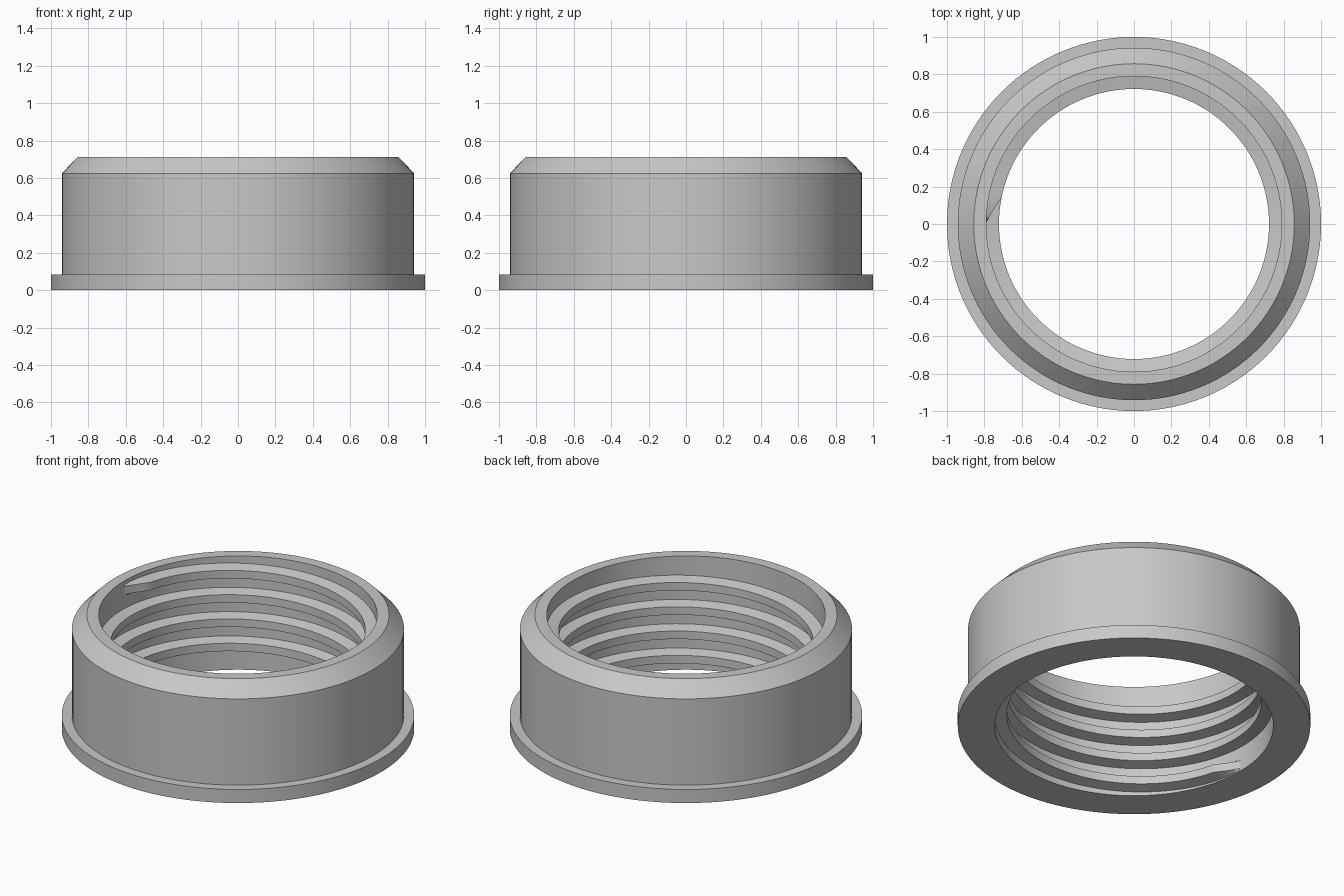
import bpy
import bmesh
from math import cos, sin, pi, radians

cube = bpy.data.objects.get("Cube")
if cube:
    bpy.data.objects.remove(cube, do_unlink=True)

SEGMENTS = 128
BORE = 0.79          # radius of the bore wall
CREST = 0.722        # radius of the thread crest
PITCH = 0.152
TURNS = 4
THREAD_BASE = 0.043  # height of the thread centre at its start
TAPER = radians(11)  # angle over which each thread end runs out

grey = bpy.data.materials.new("plain grey")
grey.use_nodes = True
grey.diffuse_color = (0.58, 0.58, 0.58, 1)
grey.node_tree.nodes["Principled BSDF"].inputs["Base Color"].default_value = grey.diffuse_color


def sweep(name, sections, closed):
    """Skin a row of cross-section rings, joined end to end if closed."""
    bm = bmesh.new()
    rings = [[bm.verts.new(p) for p in section] for section in sections]
    n = len(rings[0])
    pairs = list(zip(rings, rings[1:]))
    if closed:
        pairs.append((rings[-1], rings[0]))
    for a, b in pairs:
        for i in range(n):
            j = (i + 1) % n
            bm.faces.new((a[i], a[j], b[j], b[i]))
    if not closed:
        bm.faces.new(rings[0])
        bm.faces.new(rings[-1])
    bmesh.ops.recalc_face_normals(bm, faces=bm.faces)
    mesh = bpy.data.meshes.new(name)
    bm.to_mesh(mesh)
    bm.free()
    mesh.materials.append(grey)
    obj = bpy.data.objects.new(name, mesh)
    bpy.context.collection.objects.link(obj)
    bpy.ops.object.select_all(action="DESELECT")
    obj.select_set(True)
    bpy.context.view_layer.objects.active = obj
    bpy.ops.object.shade_smooth_by_angle(angle=radians(25))
    return obj


def section(profile, angle, lift=0):
    return [(r * cos(angle), r * sin(angle), z + lift) for r, z in profile]


# Collar body: bottom flange, straight wall and chamfered top rim
body_profile = [(BORE, 0), (1, 0), (1, 0.085), (0.942, 0.085),
                (0.942, 0.625), (0.857, 0.712), (BORE, 0.712)]
sweep("collar_body",
      [section(body_profile, 2 * pi * i / SEGMENTS) for i in range(SEGMENTS)], True)

# Internal right-handed thread, starting and ending on the -x side
steps = SEGMENTS * TURNS
total = 2 * pi * TURNS
root = BORE + 0.004
thread_sections = []
for i in range(steps + 1):
    turn = total * i / steps
    depth = min(1, turn / TAPER, (total - turn) / TAPER)
    crest = BORE + 0.002 + (CREST - BORE - 0.002) * depth
    profile = [(root, -0.04), (crest, -0.025), (crest, 0.025), (root, 0.04)]
    thread_sections.append(
        section(profile, pi + turn, THREAD_BASE + PITCH * turn / (2 * pi)))
sweep("inner_thread", thread_sections, False)
